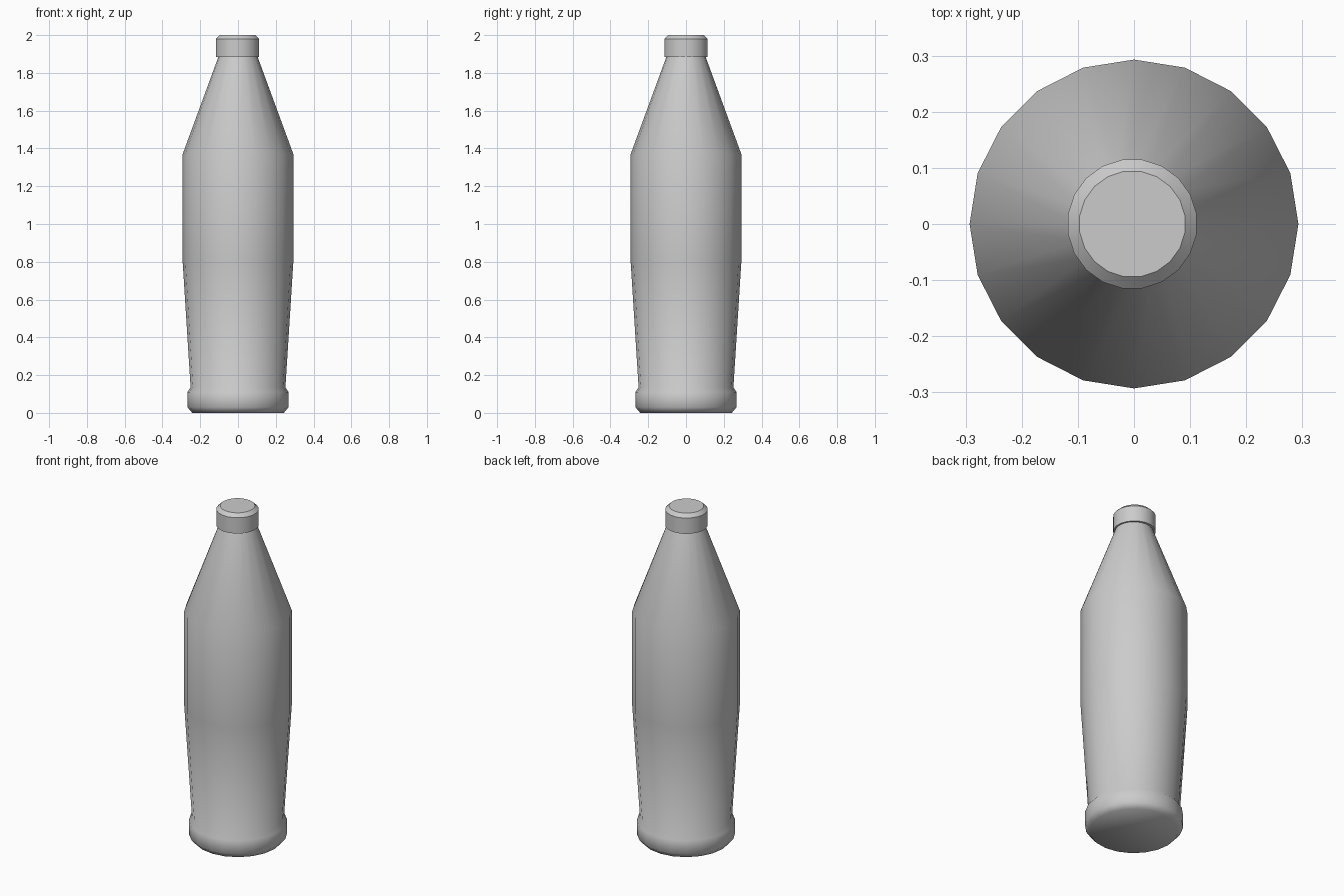
import bpy, math

if "Cube" in bpy.data.objects:
    bpy.data.objects.remove(bpy.data.objects["Cube"])

SIDES = 20


def lathe(name, profile, x=0.0, turn=0.0, angle=35):
    """Revolve (radius, z) points around z and cap both ends."""
    verts, faces = [], []
    for r, z in profile:
        for i in range(SIDES):
            a = math.tau * (i + turn) / SIDES
            verts.append((r * math.cos(a), r * math.sin(a), z))
    for k in range(len(profile) - 1):
        for i in range(SIDES):
            j = (i + 1) % SIDES
            faces.append((k * SIDES + i, k * SIDES + j,
                          (k + 1) * SIDES + j, (k + 1) * SIDES + i))
    last = (len(profile) - 1) * SIDES
    faces.append(tuple(reversed(range(SIDES))))
    faces.append(tuple(range(last, last + SIDES)))
    mesh = bpy.data.meshes.new(name)
    mesh.from_pydata(verts, [], faces)
    obj = bpy.data.objects.new(name, mesh)
    bpy.context.collection.objects.link(obj)
    bpy.ops.object.select_all(action='DESELECT')
    obj.select_set(True)
    bpy.context.view_layer.objects.active = obj
    bpy.ops.object.shade_smooth_by_angle(angle=math.radians(angle))
    obj.location.x = x
    return obj


# Bottle: base ring, tapered body, straight waist and conical shoulder
lathe("bottle_body", [
    (0.242, 0.0), (0.268, 0.03), (0.268, 0.11), (0.251, 0.135),
    (0.293, 0.80), (0.293, 1.37), (0.102, 1.89),
], angle=60)

# Screw cap with a chamfered top edge
lathe("bottle_cap", [
    (0.116, 1.885), (0.116, 1.98), (0.095, 2.0),
], x=-0.003, turn=0.5, angle=40)
